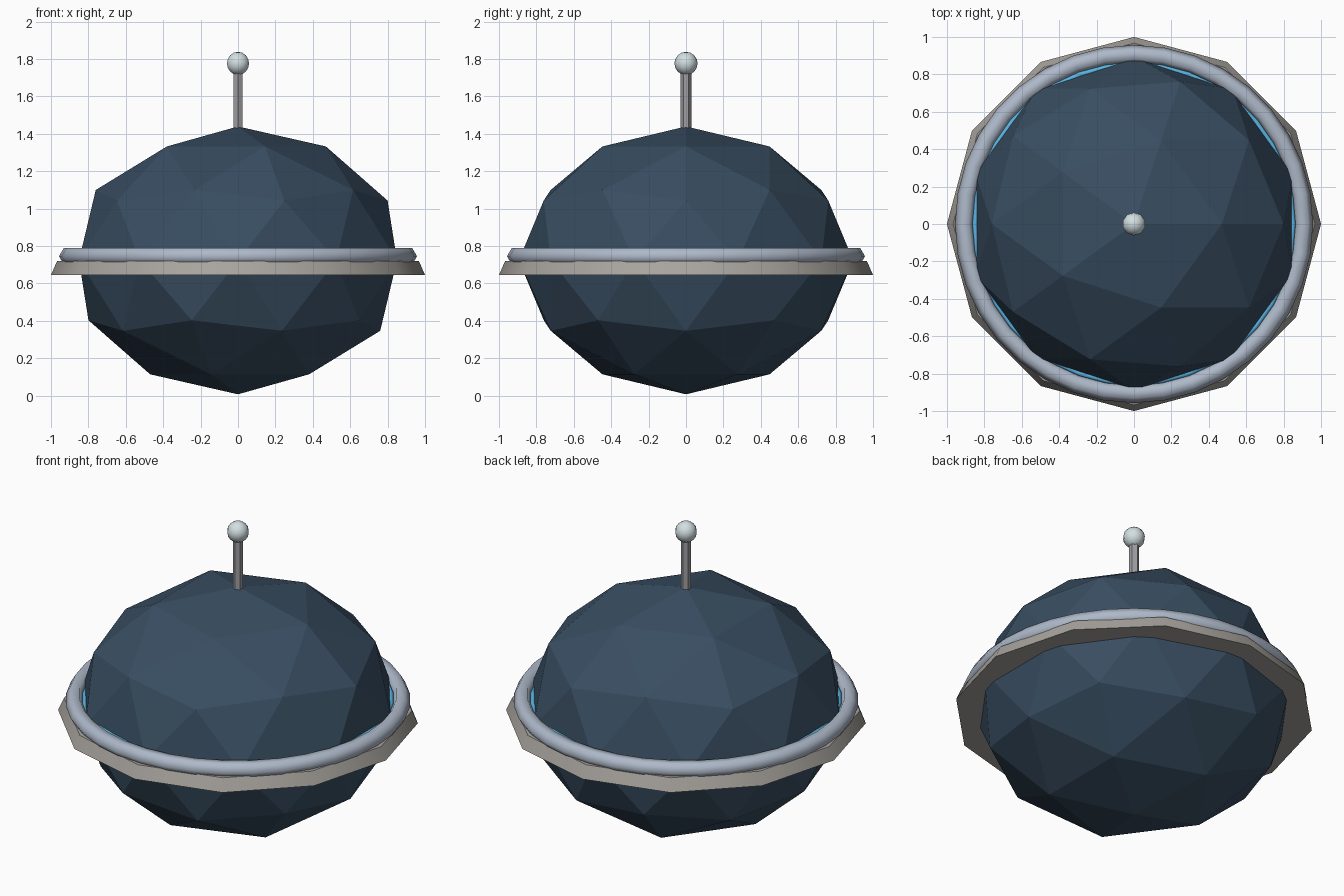
import bpy
from math import radians

if "Cube" in bpy.data.objects:
    bpy.data.objects.remove(bpy.data.objects["Cube"])


def finish(name, color, smooth=None):
    """Name the active object, colour it and optionally smooth it."""
    ob = bpy.context.object
    ob.name = name
    mat = bpy.data.materials.new(name + "_material")
    mat.diffuse_color = (*color, 1)
    mat.use_nodes = True
    mat.node_tree.nodes["Principled BSDF"].inputs["Base Color"].default_value = mat.diffuse_color
    ob.data.materials.append(mat)
    bpy.ops.object.transform_apply(location=False, rotation=False, scale=True)
    if smooth:
        bpy.ops.object.shade_smooth_by_angle(angle=radians(smooth))
    return ob


# faceted, flattened body
bpy.ops.mesh.primitive_ico_sphere_add(subdivisions=2, radius=1, location=(0, 0, 0.723))
bpy.context.object.scale = (0.894, 0.894, 0.716)
finish("body", (0.04, 0.075, 0.12))

# twelve-sided tapered rim plate around the waist
bpy.ops.mesh.primitive_cone_add(vertices=12, radius1=1.0, radius2=0.967,
                                depth=0.075, location=(0, 0, 0.6825))
finish("rim_plate", (0.39, 0.37, 0.34), 40)

# rounded ring resting on the plate
bpy.ops.mesh.primitive_torus_add(major_radius=0.907, minor_radius=0.05,
                                 major_segments=36, minor_segments=6,
                                 location=(0, 0, 0.745))
finish("waist_ring", (0.42, 0.48, 0.58), 70)

# thin blue light strip tucked behind the ring
bpy.ops.mesh.primitive_torus_add(major_radius=0.85, minor_radius=0.015,
                                 major_segments=36, minor_segments=6,
                                 location=(0, 0, 0.755))
finish("light_strip", (0.1, 0.45, 0.75), 70)

# antenna mast and ball tip
bpy.ops.mesh.primitive_cylinder_add(vertices=6, radius=0.029, depth=0.36,
                                    location=(0, 0, 1.57))
finish("antenna_mast", (0.35, 0.35, 0.37))
bpy.ops.mesh.primitive_uv_sphere_add(segments=10, ring_count=8, radius=0.062,
                                     location=(0, 0, 1.776))
finish("antenna_tip", (0.65, 0.74, 0.76), 50)
